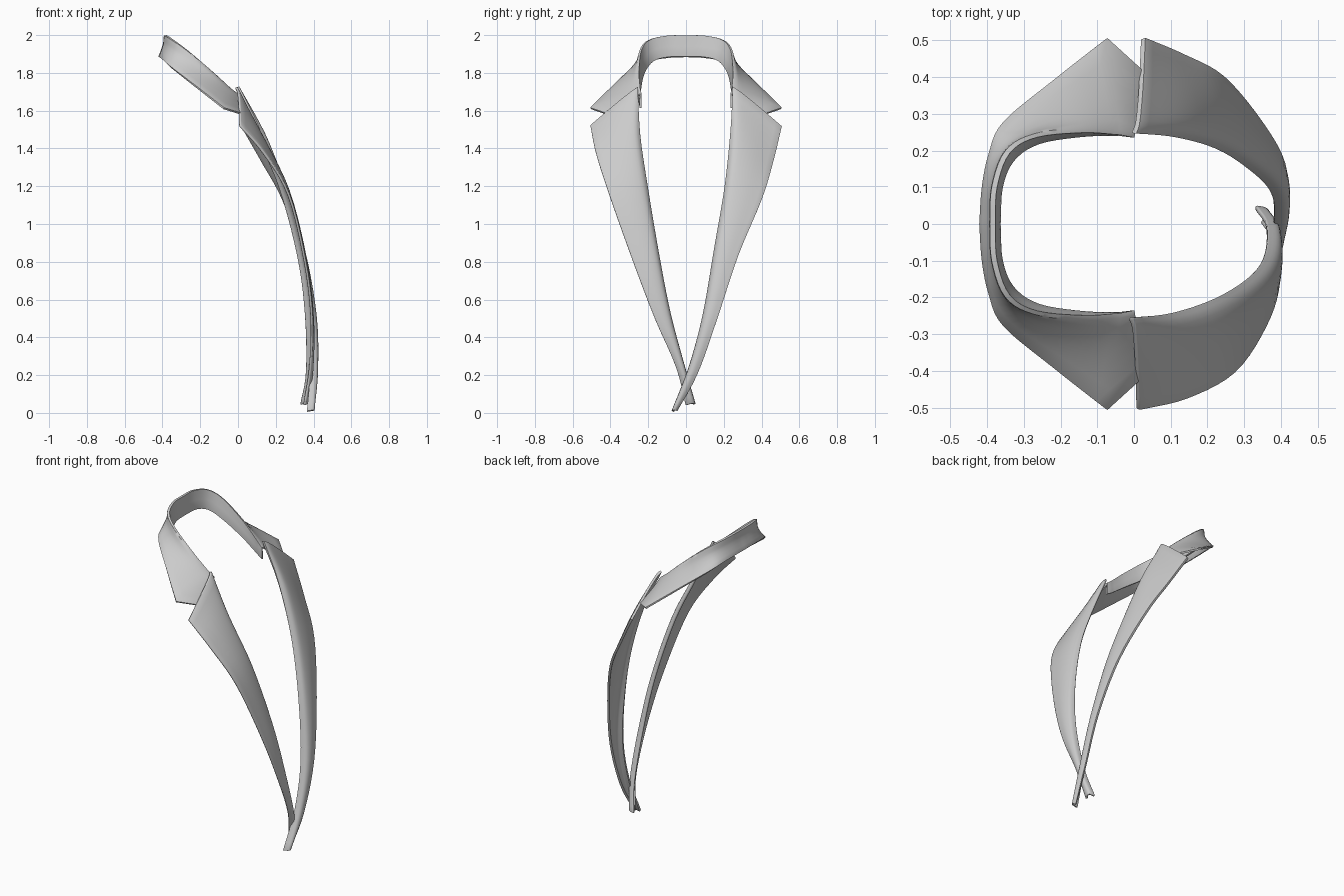
import bpy
from mathutils import Vector as V

if "Cube" in bpy.data.objects:
    bpy.data.objects.remove(bpy.data.objects["Cube"])


def spline(pts, n):
    """Smooth curve through the points, n steps per span."""
    p = [2 * pts[0] - pts[1]] + pts + [2 * pts[-1] - pts[-2]]
    out = []
    for i in range(1, len(p) - 2):
        a, b, c, d = p[i - 1:i + 3]
        for k in range(n):
            t = k / n
            out.append(0.5 * (2 * b + (c - a) * t + (2 * a - 5 * b + 4 * c - d) * t * t
                              + (3 * b - a - 3 * c + d) * t ** 3))
    return out + [pts[-1]]


def cloth(name, rows, thickness):
    """Sheet of cloth from a grid of points, thickened and smooth shaded."""
    w = len(rows[0])
    verts = [p for r in rows for p in r]
    faces = [(i * w + j, i * w + j + 1, (i + 1) * w + j + 1, (i + 1) * w + j)
             for i in range(len(rows) - 1) for j in range(w - 1)]
    me = bpy.data.meshes.new(name)
    me.from_pydata(verts, [], faces)
    ob = bpy.data.objects.new(name, me)
    bpy.context.collection.objects.link(ob)
    m = ob.modifiers.new("thickness", 'SOLIDIFY')
    m.thickness = thickness
    m.offset = 0
    b = ob.modifiers.new("soft_edge", 'BEVEL')
    b.width = thickness * 0.3
    b.segments = 2
    b.angle_limit = 1.0
    bpy.ops.object.select_all(action='DESELECT')
    bpy.context.view_layer.objects.active = ob
    ob.select_set(True)
    bpy.ops.object.shade_smooth_by_angle(angle=0.7)
    return ob


def lapel(name, stations):
    """Tapering lapel; each station is the inner point then the outer point."""
    inner = spline([V(s[:3]) for s in stations], 5)
    outer = spline([V(s[3:]) for s in stations], 5)
    rows = []
    for k, (a, b) in enumerate(zip(inner, outer)):
        f = min(1, 0.3 + k / 8)
        crest = a.lerp(b, 0.13) + V((0.024 * f, 0, 0.004))
        mid = a.lerp(b, 0.5) + V((0.022 * f, 0, 0.005))
        rows.append(spline([a, crest, mid, b], 4))
    cloth(name, rows, 0.014)


lapel("right_lapel", [
    (0.0, .247, 1.725, .025, .505, 1.515),
    (.11, .24, 1.5, .13, .46, 1.33),
    (.22, .21, 1.2, .24, .40, 1.13),
    (.31, .155, .87, .345, .275, .83),
    (.37, .095, .52, .405, .165, .5),
    (.382, .02, .24, .408, .06, .21),
    (.365, -.07, .008, .388, -.05, .012)])
lapel("left_lapel", [
    (-.01, -.255, 1.725, .01, -.505, 1.52),
    (.1, -.245, 1.47, .14, -.475, 1.37),
    (.22, -.205, 1.19, .27, -.405, 1.15),
    (.315, -.145, .83, .355, -.28, .8),
    (.355, -.085, .52, .39, -.165, .5),
    (.36, -.005, .22, .38, -.05, .24),
    (.33, .045, .045, .35, .0, .04)])

# Collar half: fold line on top, outer falling edge, inner stand edge
fold = [(-.385, 0, 1.995), (-.38, .1, 1.993), (-.345, .195, 1.97),
        (-.27, .24, 1.915), (-.14, .255, 1.805), (-.04, .25, 1.715)]
fall = [(-.417, 0, 1.885), (-.41, .1, 1.88), (-.392, .19, 1.865),
        (-.355, .275, 1.83), (-.22, .39, 1.725), (-.075, .505, 1.612)]
stand = [(-.368, 0, 1.885), (-.362, .1, 1.883), (-.33, .175, 1.86),
         (-.26, .222, 1.80), (-.14, .242, 1.715), (-.04, .245, 1.64)]
ends = [(0, .243, 1.685), (.018, .42, 1.583), (0, .24, 1.615)]
curves = [spline([V(p) for p in c], 5) + [V(e)] for c, e in zip((fold, fall, stand), ends)]
half = []
for top, out, inn in zip(*curves):
    # the cloth hugs the neck, then flares to the falling edge
    mid = top.lerp(out, 0.4) + (inn - out) * 0.1 * (0.12 / max(0.12, (out - top).length))
    imid = top.lerp(inn, 0.5)
    side = (out - inn).normalized() * 0.004
    half.append([inn, imid, top - side] + spline([top + side, mid, out], 3))
mirrored = [[V((p.x, -p.y, p.z)) for p in r] for r in half[:0:-1]]
cloth("collar", mirrored + half, 0.01)
